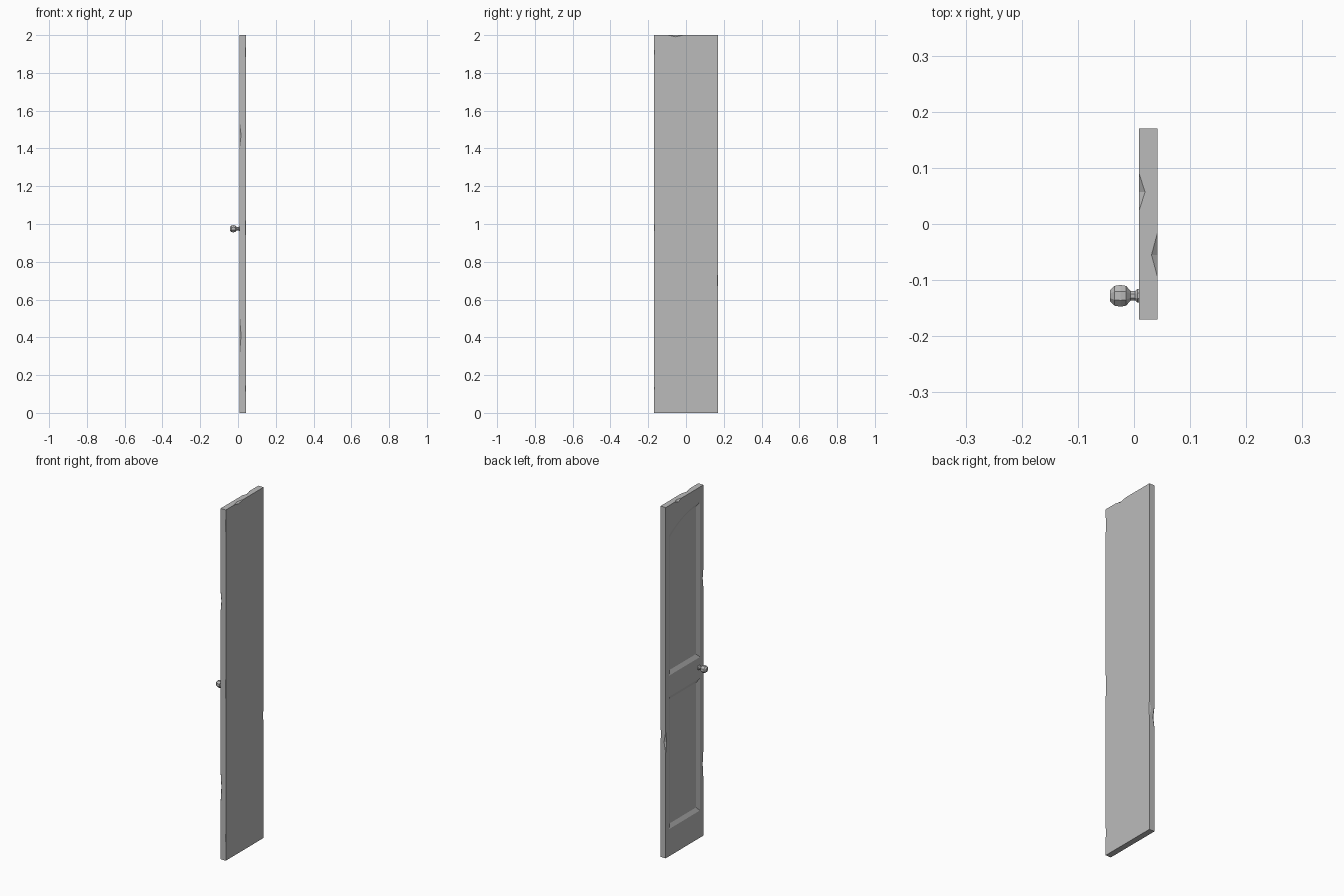
import bpy, bmesh, math
from mathutils import Vector

cube = bpy.data.objects.get("Cube")
if cube:
    bpy.data.objects.remove(cube)

FACE, BACK, HALF, TOP = 0.009, 0.042, 0.17, 2.0   # door slab limits


def material(name, value):
    m = bpy.data.materials.new(name)
    m.use_nodes = True
    m.diffuse_color = (value, value, value, 1)
    m.node_tree.nodes["Principled BSDF"].inputs["Base Color"].default_value = (value, value, value, 1)
    return m


grey = material("plain grey", 0.5)


def finish(bm, name):
    bmesh.ops.recalc_face_normals(bm, faces=bm.faces)
    mesh = bpy.data.meshes.new(name)
    bm.to_mesh(mesh)
    bm.free()
    mesh.materials.append(grey)
    ob = bpy.data.objects.new(name, mesh)
    bpy.context.collection.objects.link(ob)
    return ob


def hull(bm, points):
    verts = [bm.verts.new(p) for p in points]
    bmesh.ops.convex_hull(bm, input=verts)


# Door slab
bm = bmesh.new()
hull(bm, [(x, y, z) for x in (FACE, BACK) for y in (-HALF, HALF) for z in (0, TOP)])
door = finish(bm, "door_slab")

cuts = bmesh.new()


# Sunken panels with sloping borders; the upper one has a half arch
def panel(bottom, spring, crown):
    side, slope, depth = 0.14, 0.022, 0.011

    def outline(x, inset):
        w = side - inset
        pts = [(x, w, bottom + inset), (x, -w, bottom + inset)]
        steps = 8 if crown > spring else 1
        for i in range(steps + 1):
            t = i / steps
            rise = (crown - spring) * (1 - (1 - t) ** 2)
            pts.append((x, w - 2 * w * t, spring + rise - inset))
        return pts

    hull(cuts, outline(FACE - depth, -slope) + outline(FACE + depth, slope))


panel(0.155, 0.91, 0.91)
panel(1.03, 1.83, 1.915)


# Chips knocked out of the edges: centre, half length, inward bite on two faces
def chip(centre, along, bite_a, bite_b):
    c, s, a, b = map(Vector, (centre, along, bite_a, bite_b))
    hull(cuts, [c - s, c + s, c + a - b * 0.1, c + b - a * 0.1, c - (a + b) * 0.5])


chip((FACE, 0.057, TOP), (0, 0.033, 0), (0.012, 0, 0), (0, 0, -0.012))
chip((BACK, -0.055, TOP), (0, 0.04, 0), (-0.012, 0, 0), (0, 0, -0.01))
for z, length in ((1.47, 0.06), (0.41, 0.09)):
    chip((FACE, -HALF, z), (0, 0, length), (0.008, 0, 0), (0, 0.008, 0))
for z, length in ((1.91, 0.04), (0.98, 0.06), (0.13, 0.025)):
    chip((BACK, -HALF, z), (0, 0, length), (-0.003, 0, 0), (0, 0.003, 0))
chip((FACE, HALF, 0.66), (0, 0, 0.06), (0.012, 0, 0), (0, -0.01, 0))
chip((BACK, HALF, 0.7), (0, 0, 0.05), (-0.01, 0, 0), (0, -0.005, 0))

cutter = finish(cuts, "cutter")
cutter.hide_render = True
mod = door.modifiers.new("carve", "BOOLEAN")
mod.operation = "DIFFERENCE"
mod.solver = "EXACT"
mod.object = cutter
bpy.context.view_layer.objects.active = door
bpy.ops.object.modifier_apply(modifier=mod.name)
bpy.data.objects.remove(cutter)

# Faceted knob turned around its stem
profile = [(0.012, 0.013), (0.006, 0.013), (0.002, 0.009), (-0.006, 0.009), (-0.014, 0.019),
           (-0.024, 0.021), (-0.035, 0.019), (-0.043, 0.01)]
bm = bmesh.new()
rings = []
for x, r in profile:
    angles = [math.tau * (i + 0.5) / 8 for i in range(8)]
    rings.append([bm.verts.new((x, -0.128 + r * math.cos(a), 0.975 + r * math.sin(a))) for a in angles])
for p, q in zip(rings, rings[1:]):
    for i in range(8):
        j = (i + 1) % 8
        bm.faces.new((p[i], p[j], q[j], q[i]))
bm.faces.new(rings[0])
bm.faces.new(rings[-1])
finish(bm, "door_knob")
